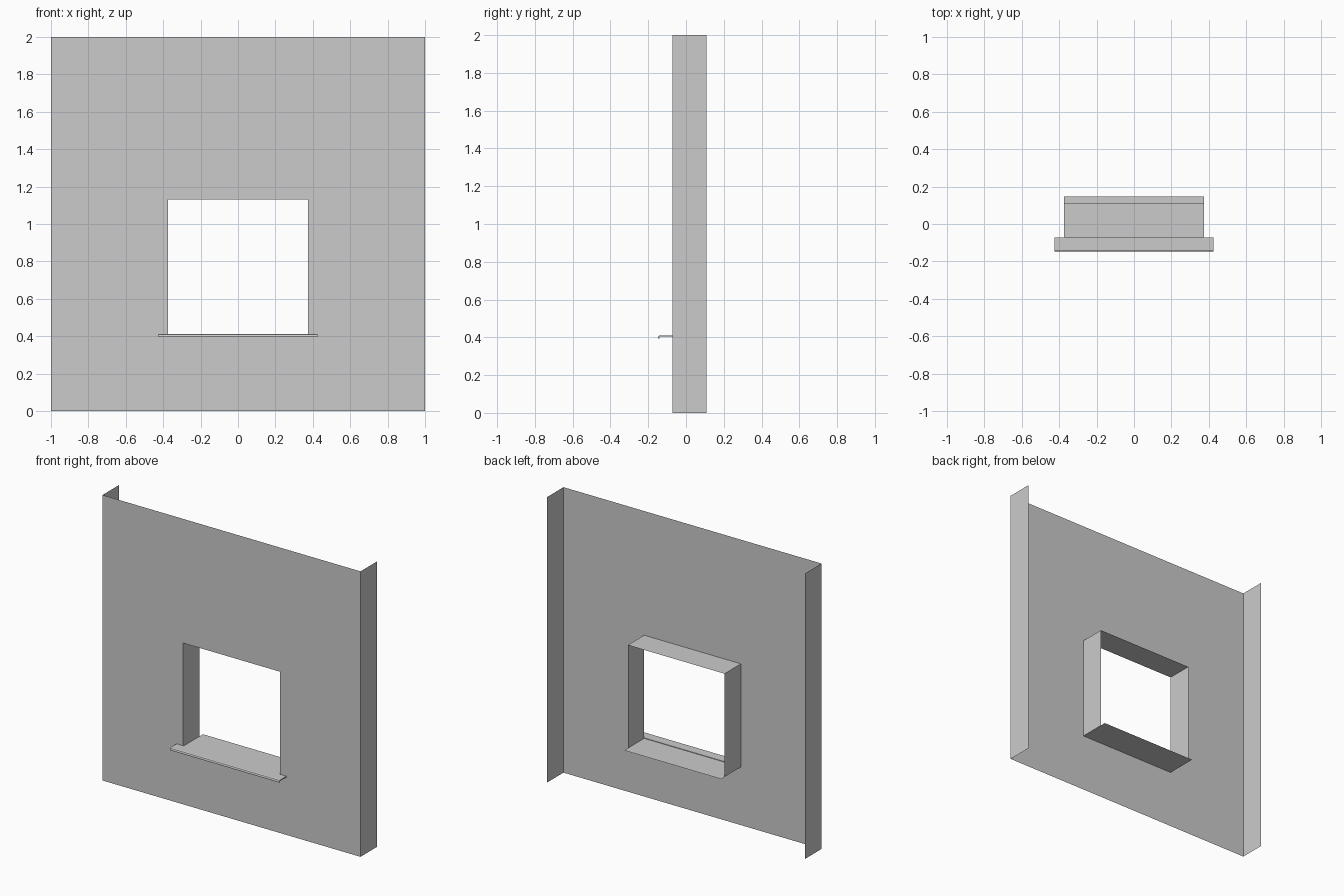
import bpy

if "Cube" in bpy.data.objects:
    bpy.data.objects.remove(bpy.data.objects["Cube"])

FRONT, BACK = -0.072, 0.109      # wall face and rear edge of the returns
HALF_W, SILL_Z, HEAD_Z = 0.375, 0.407, 1.13


def mesh_object(name, verts, faces):
    mesh = bpy.data.meshes.new(name)
    mesh.from_pydata(verts, [], faces)
    mesh.update()
    obj = bpy.data.objects.new(name, mesh)
    bpy.context.collection.objects.link(obj)
    return obj


def ring(half, z0, z1, y):
    return [(-half, y, z0), (half, y, z0), (half, y, z1), (-half, y, z1)]


def extrude_x(name, profile, half, closed=False):
    """Sweep a (y, z) profile along x; cap it when closed."""
    n = len(profile)
    verts = [(s * half, y, z) for s in (-1, 1) for y, z in profile]
    faces = [(i, n + i, n + (i + 1) % n, (i + 1) % n)
             for i in range(n if closed else n - 1)]
    if closed:
        faces += [tuple(range(n)), tuple(reversed(range(n, 2 * n)))]
    return mesh_object(name, verts, faces)


# Wall sheet with window opening
mesh_object("wall_face",
            ring(1, 0, 2, FRONT) + ring(HALF_W, SILL_Z, HEAD_Z, FRONT),
            [(i, (i + 1) % 4, (i + 1) % 4 + 4, i + 4) for i in range(4)])

# Side returns of the wall
for side, x in (("left", -1), ("right", 1)):
    quad = [(x, FRONT, 0), (x, BACK, 0), (x, BACK, 2), (x, FRONT, 2)]
    mesh_object("wall_return_" + side, quad,
                [(0, 1, 2, 3) if x > 0 else (3, 2, 1, 0)])

# Jambs and head lining the opening
mesh_object("window_reveal",
            ring(HALF_W, SILL_Z, HEAD_Z, FRONT) + ring(HALF_W, SILL_Z, HEAD_Z, BACK),
            [(i, i + 4, (i + 1) % 4 + 4, (i + 1) % 4) for i in (1, 2, 3)])

# Thin sill through the opening, projecting past the rear edge
extrude_x("inner_sill", [(FRONT, SILL_Z), (BACK, SILL_Z), (0.148, SILL_Z)], HALF_W)

# Wider outer sill with a rounded drip nose
nose = [(FRONT, 0.411), (-0.138, 0.411), (-0.145, 0.408), (-0.148, 0.402),
        (-0.148, 0.395), (-0.141, 0.395), (-0.141, 0.401), (-0.137, 0.404),
        (FRONT, 0.404)]
extrude_x("outer_sill", nose, 0.425, closed=True)
